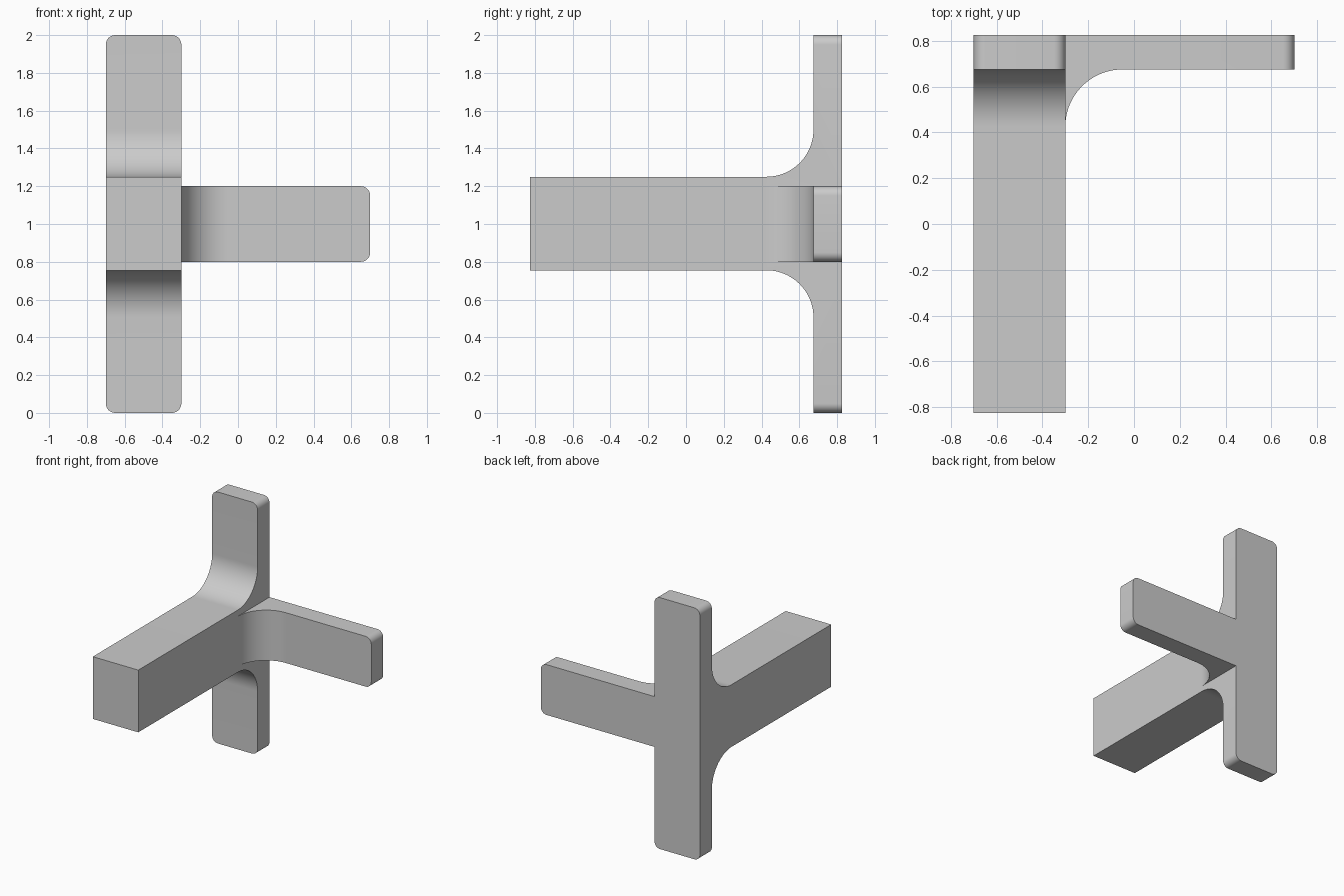
import bpy, bmesh, math
from mathutils import Vector

cube = bpy.data.objects.get("Cube")
if cube:
    bpy.data.objects.remove(cube, do_unlink=True)

GREY = (0.6, 0.6, 0.6, 1)
grey = bpy.data.materials.new("light grey")
grey.use_nodes = True
grey.diffuse_color = GREY
grey.node_tree.nodes["Principled BSDF"].inputs["Base Color"].default_value = GREY

BACK, PLATE, FRONT = 0.825, 0.675, -0.825   # depth of back, plate face and beam end
FILLET, CORNER = 0.25, 0.05


def arc(cu, cv, start, end, steps=24):
    """Points of a fillet arc about (cu, cv), angles in degrees."""
    angles = [math.radians(start + (end - start) * i / steps) for i in range(steps + 1)]
    return [(cu + FILLET * math.cos(a), cv + FILLET * math.sin(a)) for a in angles]


def extrude_profile(name, points, offset, rounded):
    """Extrude a flat profile and round the depthwise edges picked by a rule."""
    bm = bmesh.new()
    face = bm.faces.new([bm.verts.new(p) for p in points])
    new = bmesh.ops.extrude_face_region(bm, geom=[face])["geom"]
    bmesh.ops.translate(bm, vec=Vector(offset),
                        verts=[v for v in new if isinstance(v, bmesh.types.BMVert)])
    bmesh.ops.recalc_face_normals(bm, faces=bm.faces)
    edges = [e for e in bm.edges if all(rounded(v.co) for v in e.verts)
             and abs(e.verts[0].co.y - e.verts[1].co.y) > 0.1]
    bmesh.ops.bevel(bm, geom=edges, offset=CORNER, segments=8, profile=0.5,
                    affect='EDGES')
    mesh = bpy.data.meshes.new(name)
    bm.to_mesh(mesh)
    bm.free()
    mesh.materials.append(grey)
    obj = bpy.data.objects.new(name, mesh)
    bpy.context.collection.objects.link(obj)
    return obj


# Beam blending into the upright plate, drawn from the side
low, high = 0.755, 1.25
cy = PLATE - FILLET
side = [(FRONT, low)] + arc(cy, low - FILLET, 90, 0) + [(PLATE, 0), (BACK, 0),
        (BACK, 2), (PLATE, 2)] + arc(cy, high + FILLET, 0, -90) + [(FRONT, high)]
bracket = extrude_profile("beam_and_upright", [(-0.7, y, z) for y, z in side],
                          (0.4, 0, 0), lambda c: c.z < 0.01 or c.z > 1.99)

# Side arm with its curved root, drawn from above and rooted inside the beam
plan = [(-0.4, BACK), (-0.4, cy)] + arc(-0.3 + FILLET, cy, 180, 90) + [
        (0.7, PLATE), (0.7, BACK)]
arm = extrude_profile("side_arm", [(x, y, 0.8) for x, y in plan],
                      (0, 0, 0.4), lambda c: c.x > 0.69)

# Merge the arm into one solid
union = bracket.modifiers.new("join_arm", 'BOOLEAN')
union.operation, union.solver, union.object = 'UNION', 'EXACT', arm
bpy.ops.object.select_all(action='DESELECT')
bracket.select_set(True)
bpy.context.view_layer.objects.active = bracket
bpy.ops.object.modifier_apply(modifier=union.name)
bpy.data.objects.remove(arm, do_unlink=True)
bpy.ops.object.shade_smooth_by_angle(angle=math.radians(30))
